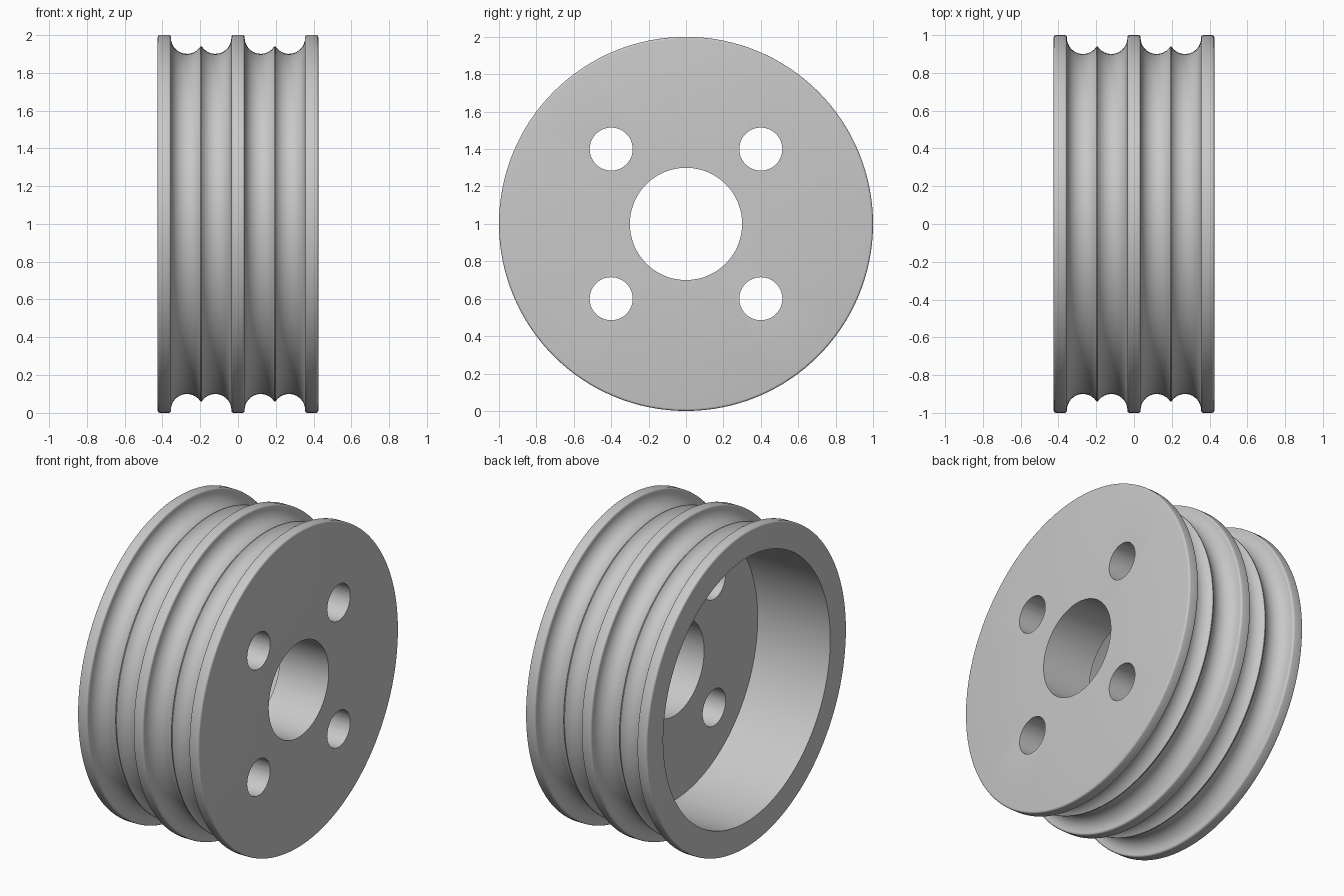
import bpy
import bmesh
from math import cos, sin, acos, pi, radians, degrees
from mathutils import Vector

cube = bpy.data.objects.get("Cube")
if cube:
    bpy.data.objects.remove(cube, do_unlink=True)

# Single metal colour
metal = bpy.data.materials.new("plain_grey_metal")
metal.use_nodes = True
grey = (0.58, 0.58, 0.58, 1)
metal.diffuse_color = grey
metal.node_tree.nodes["Principled BSDF"].inputs["Base Color"].default_value = grey

SEGMENTS = 128
CENTRE = Vector((0, 0, 1))
HALF = 0.425        # half the wheel width
FLOOR = 0.083       # inner side of the web
CAVITY = 0.835      # radius of the open recess
BORE = 0.3
GROOVE = 0.085      # groove radius
FILLET = 0.012


def arc(x, r, radius, start, end, steps):
    """Points (x, radius from axle) along an arc, angles in degrees."""
    angles = [radians(start + (end - start) * i / steps) for i in range(steps + 1)]
    return [(x + radius * cos(a), r + radius * sin(a)) for a in angles]


# Outer profile, from the middle flange to the end flange
ridge = degrees(acos(0.072 / GROOVE))
top = 1 - FILLET
half = arc(0.035 - FILLET, top, FILLET, 90, 0, 4)
half += arc(0.12, 0.985, GROOVE, 180, 360 - ridge, 14)
half += arc(0.27, 0.985, GROOVE, 180 + ridge, 360, 14)
half += arc(0.355 + FILLET, top, FILLET, 180, 90, 4)
half += arc(HALF - FILLET, top, FILLET, 90, 0, 4)

# Mirror the outer profile, then close it through the bore and recess
profile = [(-x, r) for x, r in reversed(half)] + half
profile += [(HALF, BORE), (FLOOR, BORE), (FLOOR, CAVITY), (-HALF, CAVITY)]

# Lathe the profile around the axle
bm = bmesh.new()
verts = [bm.verts.new((x, 0, 1 + r)) for x, r in profile]
edges = [bm.edges.new((v, verts[i - 1])) for i, v in enumerate(verts)]
bmesh.ops.spin(bm, geom=verts + edges, cent=CENTRE, axis=(1, 0, 0),
               angle=2 * pi, steps=SEGMENTS, use_merge=True)
bmesh.ops.remove_doubles(bm, verts=bm.verts, dist=0.0001)
bmesh.ops.recalc_face_normals(bm, faces=bm.faces)
mesh = bpy.data.meshes.new("pulley_wheel")
bm.to_mesh(mesh)
bm.free()
wheel = bpy.data.objects.new("pulley_wheel", mesh)
bpy.context.collection.objects.link(wheel)
mesh.materials.append(metal)

# Four bolt holes through the web
cutters = []
for y in (-0.4, 0.4):
    for z in (-0.4, 0.4):
        bpy.ops.mesh.primitive_cylinder_add(
            vertices=48, radius=0.115, depth=0.6,
            location=(0.25, y, 1 + z), rotation=(0, pi / 2, 0))
        cutter = bpy.context.object
        cutter.name = "bolt_hole_cutter"
        cutter.hide_render = True
        cutter.data.materials.append(metal)
        cutters.append(cutter)
        cut = wheel.modifiers.new("bolt_hole", 'BOOLEAN')
        cut.operation = 'DIFFERENCE'
        cut.solver = 'EXACT'
        cut.object = cutter

bpy.ops.object.select_all(action='DESELECT')
wheel.select_set(True)
bpy.context.view_layer.objects.active = wheel
for name in [m.name for m in wheel.modifiers]:
    bpy.ops.object.modifier_apply(modifier=name)
for cutter in cutters:
    bpy.data.objects.remove(cutter, do_unlink=True)

# Smooth curves, crisp edges
bpy.ops.object.shade_smooth_by_angle(angle=radians(30))
